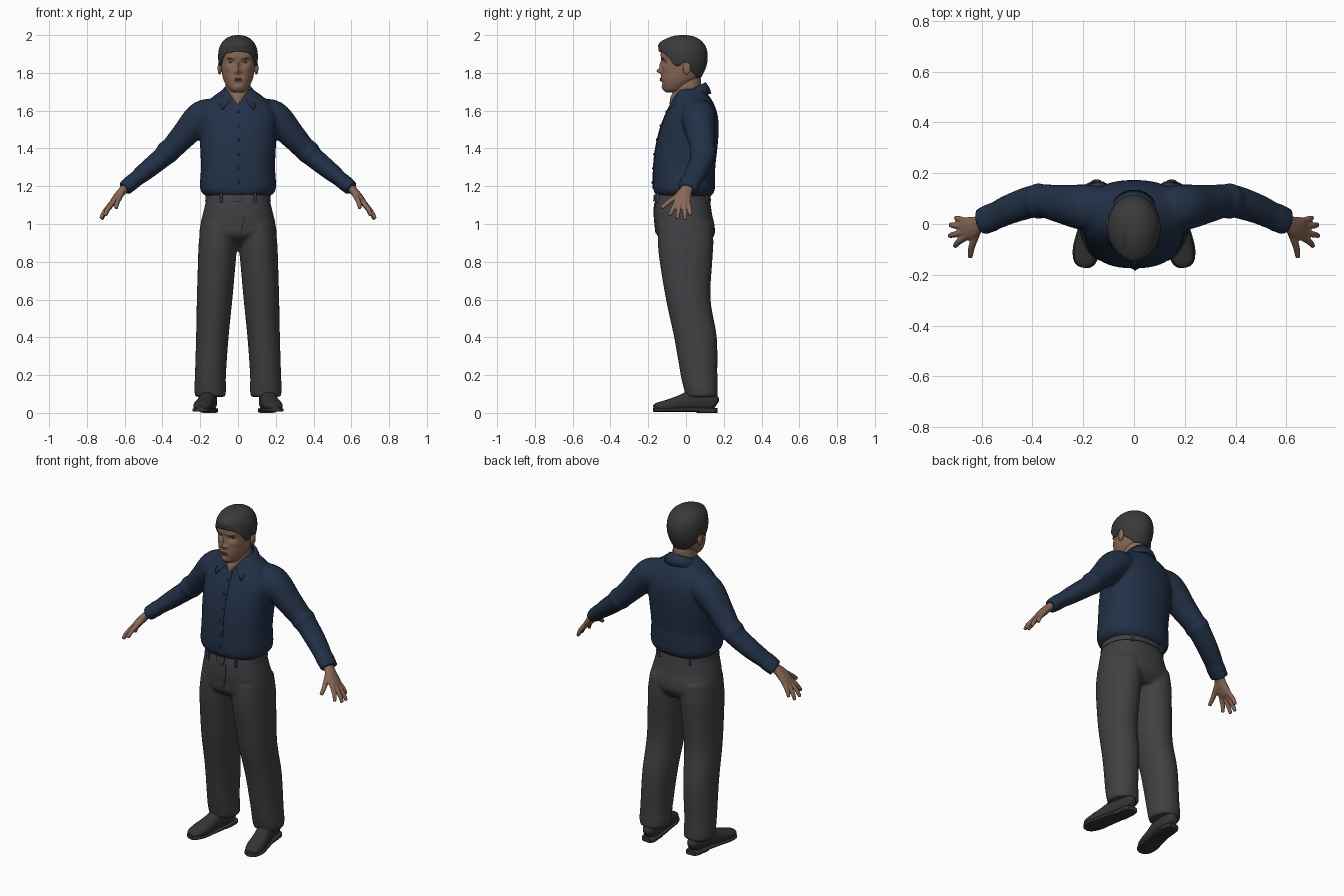
import bpy, bmesh
from math import sin, cos, pi, exp, copysign, degrees
from mathutils import Vector, Matrix

cube = bpy.data.objects.get("Cube")
if cube:
    bpy.data.objects.remove(cube, do_unlink=True)

X, Y = Vector((1, 0, 0)), Vector((0, 1, 0))


def material(name, *rgb):
    m = bpy.data.materials.new(name)
    m.use_nodes = True
    m.diffuse_color = (*rgb, 1)
    m.node_tree.nodes["Principled BSDF"].inputs["Base Color"].default_value = (*rgb, 1)
    return m


SKIN = material("skin", .25, .14, .095)
LIP = material("lip", .19, .085, .065)
SHIRT = material("navy cloth", .016, .030, .062)
TROUSER = material("charcoal cloth", .052, .050, .055)
HAIR = material("dark hair", .042, .041, .044)
BROW = material("brow brown", .07, .045, .035)
SHOE = material("shoe leather", .034, .033, .036)


def spline(rings, steps=5):
    """Smooth path through rings of (x, y, z, half width, half depth)."""
    r = [Vector(q) for q in rings]
    r = [r[0]] + r + [r[-1]]
    path = []
    for a, b, c, d in zip(r, r[1:], r[2:], r[3:]):
        for k in range(steps):
            t = k / steps
            path.append(b + (c - a) * (t / 2) + (a * 2 - b * 5 + c * 4 - d) * (t * t / 2)
                        + (b * 3 - a - c * 3 + d) * (t ** 3 / 2))
    return path + [r[-1]]


def loft(bm, rings, side=None, p=2, n=40, sx=1, steps=5):
    """Skin superellipse rings: flat ones, or square to the path if side is given."""
    path = spline(rings, steps)
    loops = []
    for i, q in enumerate(path):
        u, v = X, Y
        if side:
            t = path[min(i + 1, len(path) - 1)] - path[max(i - 1, 0)]
            t = Vector(t[:3]).normalized()
            u = (side - t * side.dot(t)).normalized()
            v = t.cross(u)
        loop = []
        for k in range(n):
            c, s = cos(2 * pi * k / n), sin(2 * pi * k / n)
            co = (Vector(q[:3]) + u * q[3] * copysign(abs(c) ** (2 / p), c)
                  + v * q[4] * copysign(abs(s) ** (2 / p), s))
            loop.append(bm.verts.new((co.x * sx, co.y, co.z)))
        loops.append(loop)
    for a, b in zip(loops, loops[1:]):
        for k in range(n):
            bm.faces.new((a[k], a[k - 1], b[k - 1], b[k]))
    bm.faces.new(loops[0])
    bm.faces.new(loops[-1])


def ball(bm, center, radii):
    m = Matrix.Translation(center) @ Matrix.Diagonal((*radii, 1))
    bmesh.ops.create_uvsphere(bm, u_segments=24, v_segments=14, radius=1, matrix=m)


def finish(name, bm, mat, voxel=0, smooth=4):
    """Make the object; a voxel size fuses its overlapping pieces."""
    bmesh.ops.recalc_face_normals(bm, faces=bm.faces[:])
    me = bpy.data.meshes.new(name)
    bm.to_mesh(me)
    bm.free()
    me.materials.append(mat)
    ob = bpy.data.objects.new(name, me)
    bpy.context.collection.objects.link(ob)
    bpy.ops.object.select_all(action='DESELECT')
    ob.select_set(True)
    bpy.context.view_layer.objects.active = ob
    bpy.ops.object.shade_smooth_by_angle(angle=.8)
    if voxel:
        r = ob.modifiers.new("fuse", 'REMESH')
        r.mode, r.voxel_size, r.use_smooth_shade = 'VOXEL', voxel, True
        s = ob.modifiers.new("soften", 'SMOOTH')
        s.factor, s.iterations = .5, smooth
    return ob


# Shirt: torso, sleeves, elbow folds and cuffs fused together
torso = [(0, -.01, 1.145, .165, .14), (0, -.01, 1.185, .2, .163), (0, -.008, 1.3, .196, .163),
         (0, .003, 1.4, .2, .163), (0, .018, 1.5, .205, .155), (0, .03, 1.58, .205, .137),
         (0, .034, 1.64, .17, .112), (0, .031, 1.68, .125, .09), (0, .03, 1.715, .075, .07)]
sleeve = [(.1, .06, 1.585, .08, .075), (.19, .065, 1.568, .09, .085), (.283, .078, 1.473, .076, .07),
          (.35, .09, 1.4, .066, .06), (.4, .088, 1.353, .064, .055), (.485, .06, 1.283, .059, .049),
          (.55, .03, 1.23, .054, .04), (.6, .008, 1.188, .048, .033)]
bm = bmesh.new()
loft(bm, torso, p=2.35, n=64)
for s in (1, -1):
    loft(bm, sleeve, Y, sx=s)
    loft(bm, [(.355, .09, 1.4, .062, .058), (.375, .09, 1.378, .071, .063),
              (.395, .088, 1.357, .062, .054)], Y, sx=s)
    loft(bm, [(.555, .028, 1.226, .057, .043), (.602, .008, 1.187, .054, .039)], Y, sx=s)
finish("shirt", bm, SHIRT, .009)


def front(z):
    """Front surface of the torso at a height."""
    q = min(spline(torso), key=lambda r: abs(r.z - z))
    return q.y - q[4]


bm = bmesh.new()
loft(bm, [(.004, r[1] - r[4] + .001, r[2], .015, .005) for r in torso[1:7]], X, p=5, n=16)
finish("button_placket", bm, SHIRT)
bm = bmesh.new()
for i in range(6):
    z = 1.22 + i * .075
    ball(bm, (.004, front(z) - .004, z), (.007, .004, .007))
finish("shirt_buttons", bm, SHIRT)

# Folded collar, open at the throat with two hanging points
bm = bmesh.new()
count, rows = 40, []
for i in range(count + 1):
    t = (i / count * 2 - 1) * 2.75
    tip = max(0, abs(t) - 1.9) / .85
    top = Vector((.074 * sin(t), .018 + .083 * cos(t), 1.703 + .045 * cos(t)))
    low = Vector((.1 * sin(t) * (1 + .1 * tip), .022 + .108 * cos(t), 1.672 + .018 * cos(t)))
    low += Vector((copysign(.04, t), -.015, -.05)) * tip
    mid = (top + low) / 2 + (low - top).cross(Vector((cos(t), -sin(t), 0))).normalized() * -.004
    rows.append([bm.verts.new(c) for c in (top, mid, low)])
for a, b in zip(rows, rows[1:]):
    for k in (0, 1):
        bm.faces.new((a[k], b[k], b[k + 1], a[k + 1]))
mod = finish("collar", bm, SHIRT).modifiers.new("cloth", 'SOLIDIFY')
mod.thickness, mod.offset = .01, 0

# Trousers: hips and two legs fused together
hips = [(0, -.015, 1.17, .16, .13), (0, -.018, 1.12, .17, .146), (0, -.015, 1.05, .187, .153),
        (0, -.007, 1.0, .198, .157), (0, -.002, .94, .2, .152), (0, .01, .89, .14, .1)]
leg = [(.095, -.005, 1.0, .1, .145), (.105, -.002, .9, .103, .147), (.112, 0, .8, .1, .139),
       (.124, .012, .6, .094, .118), (.136, .05, .4, .086, .113), (.146, .069, .2, .082, .097),
       (.147, .078, .13, .084, .09), (.147, .083, .085, .08, .084)]
bm = bmesh.new()
loft(bm, hips, p=2.3, n=64)
for s in (1, -1):
    loft(bm, leg, p=2.15, sx=s)
finish("trousers", bm, TROUSER, .009)

# Belt, loops, buckle and fly
bm = bmesh.new()
loft(bm, [(0, -.017, 1.118, .174, .15), (0, -.016, 1.158, .17, .143)], p=2.3, n=64)
for s in (1, -1):
    for x, y in ((.09, -.15), (.1, .108)):
        loft(bm, [(x, y, 1.11, .008, .01), (x, y, 1.163, .008, .01)], p=6, n=12, sx=s)
loft(bm, [(0, -.166, 1.12, .025, .008), (0, -.162, 1.157, .025, .008)], p=6, n=16)
finish("belt", bm, TROUSER)
bm = bmesh.new()
loft(bm, [(.018, -.166, 1.11, .016, .004), (.018, -.167, 1.04, .016, .004),
          (.008, -.158, .95, .006, .004)], X, p=4, n=16)
finish("fly", bm, TROUSER)

# Shoes: upper, sole and heel
upper = [(.148, .163, .045, .018, .022), (.148, .145, .055, .034, .044), (.15, .1, .066, .04, .056),
         (.158, .04, .066, .043, .056), (.172, -.03, .05, .046, .044), (.186, -.1, .038, .05, .031),
         (.196, -.15, .033, .038, .022), (.2, -.17, .03, .016, .012)]
bm = bmesh.new()
for s in (1, -1):
    loft(bm, upper, X, p=2.3, sx=s)
    loft(bm, [(x, y, .016, a + .005, .01) for x, y, z, a, b in upper], X, p=4, sx=s)
    loft(bm, [(.148, .165, .013, .03, .013), (.148, .14, .013, .042, .013),
              (.156, .06, .013, .044, .013)], X, p=5, sx=s)
finish("shoes", bm, SHOE)

# Hands: palm, four fingers and thumb
digits = [((.66, -.05, 1.118), (.692, -.072, 1.075), (.705, -.088, 1.045)),
          ((.67, -.033, 1.11), (.71, -.042, 1.06), (.726, -.046, 1.027)),
          ((.67, -.01, 1.108), (.708, -.006, 1.055), (.722, -.003, 1.023)),
          ((.66, .01, 1.113), (.69, .02, 1.075), (.7, .024, 1.045)),
          ((.617, -.03, 1.16), (.638, -.088, 1.118), (.645, -.13, 1.085))]
for side, s in (("left", 1), ("right", -1)):
    bm = bmesh.new()
    loft(bm, [(.575, .018, 1.21, .033, .024), (.605, .003, 1.183, .032, .022),
              (.635, -.014, 1.148, .043, .022), (.662, -.02, 1.115, .045, .018),
              (.678, -.022, 1.098, .03, .011)], Y, sx=s)
    for j, pts in enumerate(digits):
        r = .0135 if j == 4 else .012
        loft(bm, [(*c, r * k, r * k) for c, k in zip(pts, (1.15, 1, .75))],
             Y if j < 4 else X, n=16, sx=s)
    finish(side + "_hand", bm, SKIN, .004, 2)

# Head, shaped with soft dents and bumps on the face
bm = bmesh.new()
loft(bm, [(0, -.075, 1.695, .018, .026), (0, -.064, 1.708, .043, .054), (0, -.05, 1.735, .063, .076),
          (0, -.03, 1.77, .079, .1), (0, -.02, 1.81, .087, .11), (0, -.018, 1.86, .093, .109),
          (0, -.016, 1.9, .095, .118), (0, -.015, 1.95, .084, .104), (0, -.015, 1.98, .046, .056)],
     n=112, steps=8, p=2.1)
bumps = [(0, 1.81, .011, .013, -.025), (0, 1.842, .008, .022, -.013), (0, 1.765, .022, .01, -.006),
         (0, 1.722, .02, .012, -.005), (0, 1.745, .02, .006, .003)]
for s in (1, -1):
    bumps += [(s * .036, 1.856, .016, .011, .012), (s * .034, 1.88, .022, .008, -.005),
              (s * .055, 1.825, .018, .014, -.004), (s * .017, 1.805, .006, .007, -.008)]
for v in bm.verts:
    if v.co.y < -.03:
        v.co.y += sum(d * exp(-((v.co.x - x) / a) ** 2 - ((v.co.z - z) / b) ** 2)
                      for x, z, a, b, d in bumps)
for s in (1, -1):
    ball(bm, (s * .097, .004, 1.825), (.011, .021, .034))
finish("head", bm, SKIN)
bm = bmesh.new()
loft(bm, [(0, -.04, 1.628, .008, .046), (0, -.018, 1.665, .042, .066), (0, .004, 1.71, .064, .069),
          (0, .012, 1.75, .064, .068), (0, .012, 1.8, .062, .06)])
finish("neck", bm, SKIN)

# Eyes, brows and lips
bm = bmesh.new()
for s in (1, -1):
    ball(bm, (s * .036, -.105, 1.855), (.013, .005, .004))
    ball(bm, (s * .036, -.122, 1.877), (.019, .005, .0035))
finish("eyes_and_brows", bm, BROW)
bm = bmesh.new()
ball(bm, (0, -.133, 1.769), (.021, .006, .004))
ball(bm, (0, -.133, 1.761), (.018, .006, .005))
finish("lips", bm, LIP)

# Hair: cap grown up from a hairline, with a side parting and swept front
hairline = [(0, 1.915), (35, 1.908), (55, 1.88), (70, 1.837), (80, 1.837),
            (92, 1.862), (112, 1.81), (140, 1.772), (180, 1.765)]


def hairline_height(deg):
    for (a, za), (b, zb) in zip(hairline, hairline[1:]):
        if deg <= b:
            return za + (zb - za) * (deg - a) / (b - a)
    return hairline[-1][1]


bm = bmesh.new()
cols, rows, mid = 96, 28, 1.885
grid = []
for j in range(rows + 1):
    loop = []
    for i in range(cols):
        t = 2 * pi * i / cols
        low = hairline_height(min(degrees(t), 360 - degrees(t)))
        z = low + (2 - low) * sin(j / rows * pi / 2)
        h = (z - mid) / .115
        k = max(0, 1 - h ** 2.3) ** (1 / 2.3) if h > 0 else 1 - .3 * h * h
        x, y = .105 * k * sin(t), -.015 - .13 * k * cos(t)
        y -= .019 * max(0, cos(t)) ** 2 * exp(-((z - 1.957) / .028) ** 2)
        z -= .013 * exp(-((x + .045) / .011) ** 2) * min(1, max(0, -y / .09)) * max(0, h)
        loop.append(bm.verts.new((x, y, z)))
    grid.append(loop)
for a, b in zip(grid, grid[1:]):
    for i in range(cols):
        bm.faces.new((a[i - 1], a[i], b[i], b[i - 1]))
bmesh.ops.remove_doubles(bm, verts=bm.verts[:], dist=.0002)
mod = finish("hair", bm, HAIR).modifiers.new("thickness", 'SOLIDIFY')
mod.thickness, mod.offset = .012, -1
